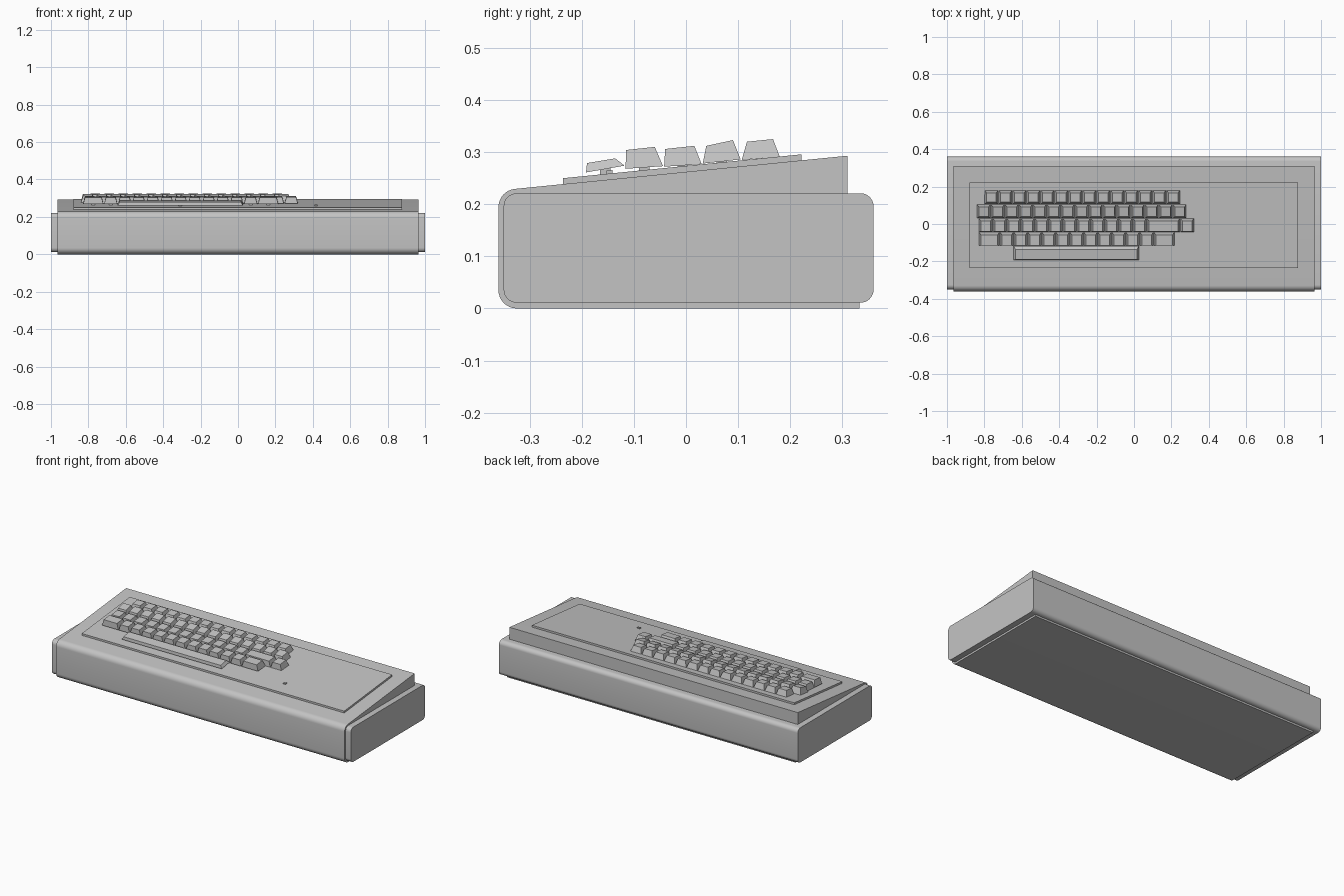
import bpy
import bmesh
from math import sin, cos, pi, radians

cube = bpy.data.objects.get("Cube")
if cube:
    bpy.data.objects.remove(cube, do_unlink=True)

grey = bpy.data.materials.new("light_grey_plastic")
grey.use_nodes = True
COLOUR = (0.55, 0.55, 0.55, 1)
grey.diffuse_color = COLOUR
grey.node_tree.nodes["Principled BSDF"].inputs["Base Color"].default_value = COLOUR


def finish(name, bm, smooth=False):
    bmesh.ops.recalc_face_normals(bm, faces=bm.faces)
    mesh = bpy.data.meshes.new(name)
    bm.to_mesh(mesh)
    bm.free()
    mesh.materials.append(grey)
    obj = bpy.data.objects.new(name, mesh)
    bpy.context.collection.objects.link(obj)
    if smooth:
        bpy.ops.object.select_all(action='DESELECT')
        obj.select_set(True)
        bpy.context.view_layer.objects.active = obj
        bpy.ops.object.shade_smooth_by_angle(angle=radians(30))
    return obj


def add_prism(bm, profile, x0, x1, insets=None):
    """Loft a (y, z) profile from x0 to x1; insets pull points in at both ends."""
    insets = insets or [0] * len(profile)
    a = [bm.verts.new((x0 + i, y, z)) for (y, z), i in zip(profile, insets)]
    b = [bm.verts.new((x1 - i, y, z)) for (y, z), i in zip(profile, insets)]
    bm.faces.new(a)
    bm.faces.new(b[::-1])
    n = len(a)
    for i in range(n):
        j = (i + 1) % n
        bm.faces.new((a[i], b[i], b[j], a[j]))


def arc(cy, cz, r, start, end, steps=8):
    return [(cy + r * cos(radians(start + (end - start) * i / steps)),
             cz + r * sin(radians(start + (end - start) * i / steps)))
            for i in range(steps + 1)]


SLOPE = 0.1


def deck(y):
    """Height of the sloping top of the shell."""
    return 0.262 + SLOPE * y


# Long rounded base slab, the full width
y0, y1, z0, z1, r = -0.35, 0.36, 0.011, 0.221, 0.025
bm = bmesh.new()
add_prism(bm, arc(y1 - r, z0 + r, r, -90, 0) + arc(y1 - r, z1 - r, r, 0, 90)
          + arc(y0 + r, z1 - r, r, 90, 180) + arc(y0 + r, z0 + r, r, 180, 270), -1, 1)
finish("base_slab", bm, True)

# Shell with rounded front and sloping top
r = 0.035
bm = bmesh.new()
add_prism(bm, [(0.333, 0), (0.333, 0.2), (0.31, 0.2), (0.31, deck(0.31))]
          + arc(-0.36 + r, deck(-0.325) - r, r, 95, 180)
          + arc(-0.36 + r, r, r, 180, 270), -0.965, 0.965)
finish("sloped_shell", bm, True)

# Raised panel around the keys
PANEL = 0.0115
bm = bmesh.new()
ya, yb = -0.236, 0.222
add_prism(bm, [(ya, deck(ya) - 0.005), (yb, deck(yb) - 0.005),
               (yb, deck(yb) + PANEL), (ya, deck(ya) + PANEL)], -0.88, 0.876)
finish("raised_panel", bm)

# Key rows: side profile, left edge and key widths in units
UNIT = 0.0748
rows = {
    "number_key_row": ([(0.107, 0.285), (0.117, 0.320), (0.167, 0.325), (0.18, 0.291)],
                       -0.80, [1] * 14),
    "upper_key_row": ([(0.032, 0.278), (0.039, 0.312), (0.09, 0.323), (0.105, 0.286)],
                      -0.841, [1] * 15),
    "home_key_row": ([(-0.042, 0.272), (-0.04, 0.306), (0.016, 0.312), (0.03, 0.277)],
                     -0.83, [1] * 12 + [2.4, 1]),
    "lower_key_row": ([(-0.116, 0.268), (-0.115, 0.304), (-0.06, 0.310), (-0.044, 0.273)],
                      -0.83, [1.5] + [1] * 11 + [1.5]),
    "space_bar": ([(-0.192, 0.261), (-0.19, 0.279), (-0.136, 0.288), (-0.118, 0.274)],
                  -0.645, [9]),
}
stems = bmesh.new()
for name, (profile, x, widths) in rows.items():
    bm = bmesh.new()
    ym = (profile[0][0] + profile[3][0]) / 2
    zm = (profile[0][1] + profile[3][1]) / 2
    for w in widths:
        x_end = x + w * UNIT
        add_prism(bm, profile, x + 0.002, x_end - 0.002, [0, 0.01, 0.01, 0])
        # Stem holding the key above the panel
        xm = (x + x_end) / 2
        add_prism(stems, [(ym - 0.01, deck(ym)), (ym + 0.01, deck(ym)),
                          (ym + 0.01, zm + 0.004), (ym - 0.01, zm + 0.004)],
                  xm - 0.01, xm + 0.01)
        x = x_end
    finish(name, bm)
finish("key_stems", stems)

# Small indicator light to the right of the keys
bm = bmesh.new()
ya, yb = -0.153, -0.141
add_prism(bm, [(ya, deck(ya)), (yb, deck(yb)),
               (yb, deck(yb) + PANEL + 0.006), (ya, deck(ya) + PANEL + 0.006)], 0.409, 0.425)
finish("indicator_light", bm)
